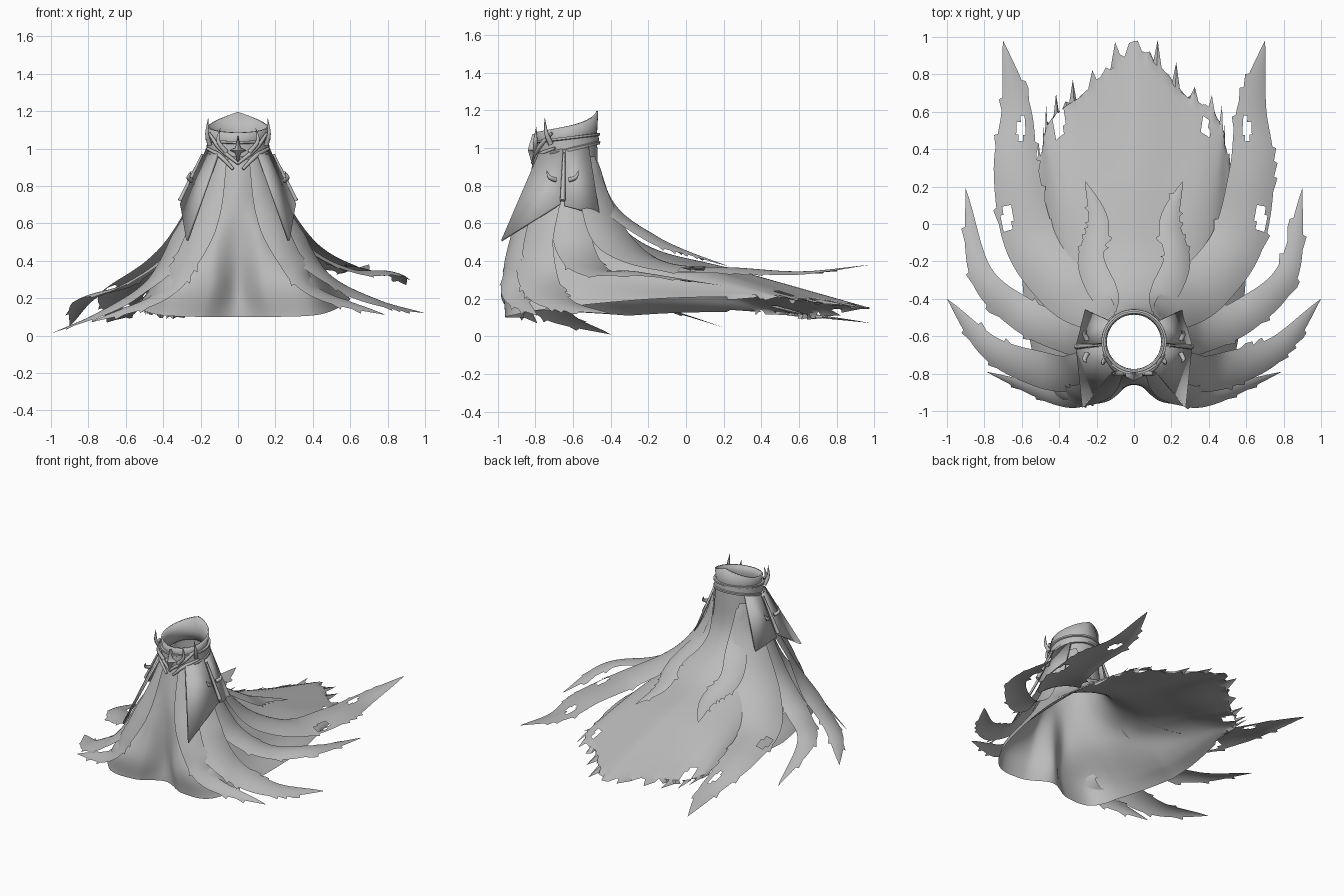
import bpy, bmesh, math, random
from mathutils import Vector

random.seed(4)
if "Cube" in bpy.data.objects:
    bpy.data.objects.remove(bpy.data.objects["Cube"])

WAIST_Y = -0.63
UP = Vector((0, 0, 1))
GREY = (0.5, 0.5, 0.5, 1)
SIDES = (("left", 1), ("right", -1))

cloth = bpy.data.materials.new("plain_grey")
cloth.use_nodes = True
cloth.diffuse_color = GREY
cloth.node_tree.nodes["Principled BSDF"].inputs["Base Color"].default_value = GREY


def finish(name, bm, thickness=0, angle=50):
    """Turn a bmesh into a shaded object, optionally thickened."""
    mesh = bpy.data.meshes.new(name)
    bm.to_mesh(mesh)
    bm.free()
    mesh.materials.append(cloth)
    obj = bpy.data.objects.new(name, mesh)
    bpy.context.collection.objects.link(obj)
    if thickness:
        modifier = obj.modifiers.new("thickness", "SOLIDIFY")
        modifier.thickness = thickness
    bpy.ops.object.select_all(action="DESELECT")
    obj.select_set(True)
    bpy.context.view_layer.objects.active = obj
    bpy.ops.object.shade_smooth_by_angle(angle=math.radians(angle))


def around(angle, height, radius, depth=None, centre=WAIST_Y):
    """Point on an upright ellipse, angle measured from the front."""
    depth = depth or radius
    return Vector((radius * math.sin(angle), centre - depth * math.cos(angle), height))


def mirrored(points, side):
    return [Vector((side * x, y, z)) for x, y, z in points]


def spline(points, count, closed=False):
    """Evenly sampled smooth curve through the points."""
    p = [Vector(q) for q in points]
    spans = len(p) if closed else len(p) - 1
    if closed:
        p = [p[-1]] + p + p[:2]
    else:
        p = [p[0] * 2 - p[1]] + p + [p[-1] * 2 - p[-2]]
    result = []
    for k in range(count):
        t = k * spans / (count if closed else count - 1)
        i = min(int(t), spans - 1)
        t -= i
        a, b, c, d = p[i:i + 4]
        m, n = (c - a) / 2, (d - b) / 2
        result.append(b + m * t + (3 * (c - b) - 2 * m - n) * t * t + (2 * (b - c) + m + n) * t ** 3)
    return result


def sheet(name, grid, closed=False, holes=(), thickness=0):
    """Skin over rows of points, with torn holes given as (x, y, size)."""
    bm = bmesh.new()
    rows = [[bm.verts.new(p) for p in row] for row in grid]
    for a, b in zip(rows, rows[1:]):
        for i in range(len(a) if closed else len(a) - 1):
            j = (i + 1) % len(a)
            bm.faces.new((a[i], a[j], b[j], b[i]))
    torn = []
    for face in bm.faces:
        c = face.calc_center_median()
        if any(math.hypot((c.x - x) * 2.5, c.y - y) < size for x, y, size in holes):
            torn.append(face)
    bmesh.ops.delete(bm, geom=torn, context="FACES")
    bmesh.ops.remove_doubles(bm, verts=bm.verts, dist=0.0005)
    finish(name, bm, thickness)


def tube(name, points, radii):
    """Tapered rod along a smooth path."""
    curve = bpy.data.curves.new(name, "CURVE")
    curve.dimensions = "3D"
    curve.bevel_depth = 1
    curve.bevel_resolution = 1
    curve.use_fill_caps = True
    path = spline(points, 11)
    line = curve.splines.new("POLY")
    line.points.add(len(path) - 1)
    sizes = spline([(r, 0, 0) for r in radii], len(path))
    for point, place, size in zip(line.points, path, sizes):
        point.co = (*place, 1)
        point.radius = size.x
    curve.materials.append(cloth)
    bpy.context.collection.objects.link(bpy.data.objects.new(name, curve))


# Skirt: round at the waist, spreading into a long train, hanging lower on its right
spread = [(0, -.85), (.15, -.95), (.37, -.93), (.45, -.72), (.46, -.33),
          (.45, 0), (.37, .17), (.2, .22), (0, .25)]
hem = [(0, -.86, .1), (.2, -.95, .1), (.42, -.93, .11), (.54, -.7, .15), (.6, -.15, .2),
       (.5, .4, .21), (.45, .6, .19), (.25, .76, .18), (.02, .98, .15)]
meridians = []
for k, (low, edge) in enumerate(zip(spread, hem)):
    a = math.pi * k / (len(hem) - 1)
    hip = around(a, .48, .34, .36, -.56)
    hip.y += .06 * (k == 0)
    meridians.append([around(a, 1.01 - .045 * math.cos(a), .155), around(a, .71, .205, .205, -.64), hip,
                      (*low, .25 + .12 * k / len(hem)), edge])
meridians += [mirrored(m, -1) for m in meridians[-2:0:-1]]
columns = [spline(m, 44) for m in meridians]
skirt = [spline(row, 180, True) for row in zip(*columns)]
for row in skirt:
    for p in row:
        if p.x < 0:
            p.z -= .08 * min(1, -p.x * 3) * max(0, min(1, (p.y + .8) * 2)) * max(0, min(1, (.5 - p.z) * 4))
for i, p in enumerate(skirt[-1]):
    if p.y > .25 and abs(p.x) > .04:
        p.y += random.uniform(.02, .08) if i % 5 == 0 else random.uniform(-.06, -.02)
        p.z += random.uniform(-.02, .02)
sheet("skirt_train", skirt, True, [(-.4, .54, .08), (.38, .52, .06)])


def tongue(name, path, width, lean, side, drop, holes):
    """Torn cloth tongue following a path, narrowing to a point."""
    count = 60
    middle = spline(path, count)
    grid = []
    for k, p in enumerate(middle):
        t = k / (count - 1)
        along = middle[min(k + 1, count - 1)] - middle[max(k - 1, 0)]
        steep = max(0, min(1, (p.z - .3) / .4))
        radial = Vector((p.x, p.y - WAIST_Y, 0)).normalized()
        normal = (radial * steep + UP * (1.1 - steep) + Vector((0, -lean * t, 0))).normalized()
        across = along.cross(normal).normalized()
        half = width / 2 * min(1, .45 + 1.6 * t) * (1 - t ** 4)
        row = []
        for j in range(-8, 9):
            u = j / 8
            row.append(p + across * half * u + normal * half * .2 * (1 - u * u))
        if side < 0:
            for v in row:
                v.z -= drop * t * t
        grid.append(mirrored(row, side))
    # Ragged notches along the lower edges
    for edge, inner in ((0, 1), (-1, -2)):
        for k in range(count // 2, count - 5):
            if random.random() < .16:
                outward = (grid[k][edge] - grid[k][inner]).normalized()
                grid[k][edge] += outward * .02 + (grid[k + 1][edge] - grid[k][edge]) * .8
    sheet(name, grid, holes=holes)


# Tongues: name, width, sideways lean, extra droop on the right, path from waist to tip
tongues = [
    ("long_tongue", .3, 0, .31, [(.14, -.54, .95), (.19, -.48, .72), (.35, -.36, .48), (.55, -.1, .36),
                                 (.63, .28, .34), (.63, .62, .33), (.7, .98, .38)]),
    ("rear_tongue", .21, .2, .22, [(.15, -.64, .95), (.21, -.62, .72), (.36, -.59, .47), (.6, -.48, .34),
                                   (.82, -.26, .33), (.9, .19, .27)]),
    ("side_tongue", .23, .6, .11, [(.14, -.7, .95), (.2, -.74, .72), (.33, -.8, .46), (.53, -.77, .27),
                                   (.77, -.66, .17), (1, -.4, .12)]),
    ("front_fold", .17, .9, .04, [(.09, -.77, .95), (.155, -.855, .67), (.27, -.915, .42), (.42, -.92, .23),
                                  (.79, -.79, .11)]),
    ("back_tongue", .16, 0, 0, [(.12, -.49, .92), (.14, -.41, .69), (.23, -.2, .53), (.19, .01, .44),
                                (.26, .23, .37)]),
]
for label, width, lean, drop, path in tongues:
    for word, side in SIDES:
        holes = [(side * .6, .51, .06), (side * .68, .04, .07)] if label == "long_tongue" else ()
        tongue(word + "_" + label, path, width, lean, side, drop, holes)


def plate(name, corners, side):
    """Stiff hip plate with a raised rim."""
    bm = bmesh.new()
    face = bm.faces.new([bm.verts.new(p) for p in mirrored(corners, side)])
    face.normal_update()
    if face.normal.x * side < 0:
        face.normal_flip()
    bmesh.ops.inset_region(bm, faces=[face], thickness=.022, use_even_offset=True)
    bmesh.ops.inset_region(bm, faces=[face], thickness=.004, depth=-.01)
    bmesh.ops.triangulate(bm, faces=bm.faces)
    finish(name, bm, .014, 25)


def front_trim(name, stops, side, radii):
    """Rod hugging the belt through (degrees, height, radius) stops."""
    tube(name, [around(side * math.radians(a), z, r) for a, z, r in stops], radii)


blade = (.014, .011, .001)
band = (.008, .012, .008)
for word, side in SIDES:
    plate(word + "_front_hip_plate",
          [(.12, -.785, .98), (.285, -.985, .515), (.318, -.675, .71), (.18, -.66, 1)], side)
    plate(word + "_back_hip_plate",
          [(.18, -.635, 1), (.318, -.64, .7), (.27, -.455, .65), (.14, -.515, 1.02)], side)
    # Hooks and clasp between the hip plates
    for turn in (-1, 1):
        hook = [(.25, .035, .83), (.265, .07, .845), (.25, .085, .88)]
        tube(word + "_hip_hook", mirrored([(x, turn * y - .655, z) for x, y, z in hook], side), blade)
    tube(word + "_hip_clasp", mirrored([(.19, -.648, .97), (.31, -.655, .72)], side), (.007, .014))
    # Spikes and sweeping bands of the front trim
    front_trim(word + "_outer_spike", [(60, 1.02, .175), (56, 1.08, .2), (53, 1.16, .2)], side, blade)
    front_trim(word + "_inner_spike", [(20, .98, .18), (32, 1.04, .2), (30, 1.11, .19)], side, blade)
    front_trim(word + "_upper_band", [(62, 1.08, .175), (32, 1, .18), (0, .92, .185)], side, band)
    front_trim(word + "_lower_band", [(68, 1, .175), (32, .96, .18), (8, .89, .185)], side, band)


# Belt with piping, and the peaked collar rising from it
def ring(radius, height, tilt, peak=0):
    loop = []
    for k in range(48):
        a = math.tau * k / 48
        back = -math.cos(a)
        loop.append(around(a, height + tilt * back + peak * (back > 0) * (1 - abs(math.sin(a))), radius))
    return loop


belt = [(.158, .98, .04), (.174, .98, .04), (.175, .994, .04), (.168, .998, .04),
        (.166, 1.044, .02), (.174, 1.048, .02), (.174, 1.06, .02), (.156, 1.06, .02)]
sheet("belt", [ring(*step) for step in belt], True)
sheet("collar", [ring(.157, .98, .04), ring(.158, 1.06, .02), ring(.164, 1.115, .03, .05)], True, thickness=.012)

# Star-shaped jewel at the front
star = []
for k in range(8):
    reach = .02 if k % 2 else (.045 if k % 4 else .085)
    a = k * math.pi / 4
    star.append(Vector((reach * math.sin(a), -.815, .99 + reach * math.cos(a))))
centre = Vector((0, -.84, .99))
sheet("front_jewel", [[centre] * 8, star, [p + Vector((0, .03, 0)) for p in star]], True)
